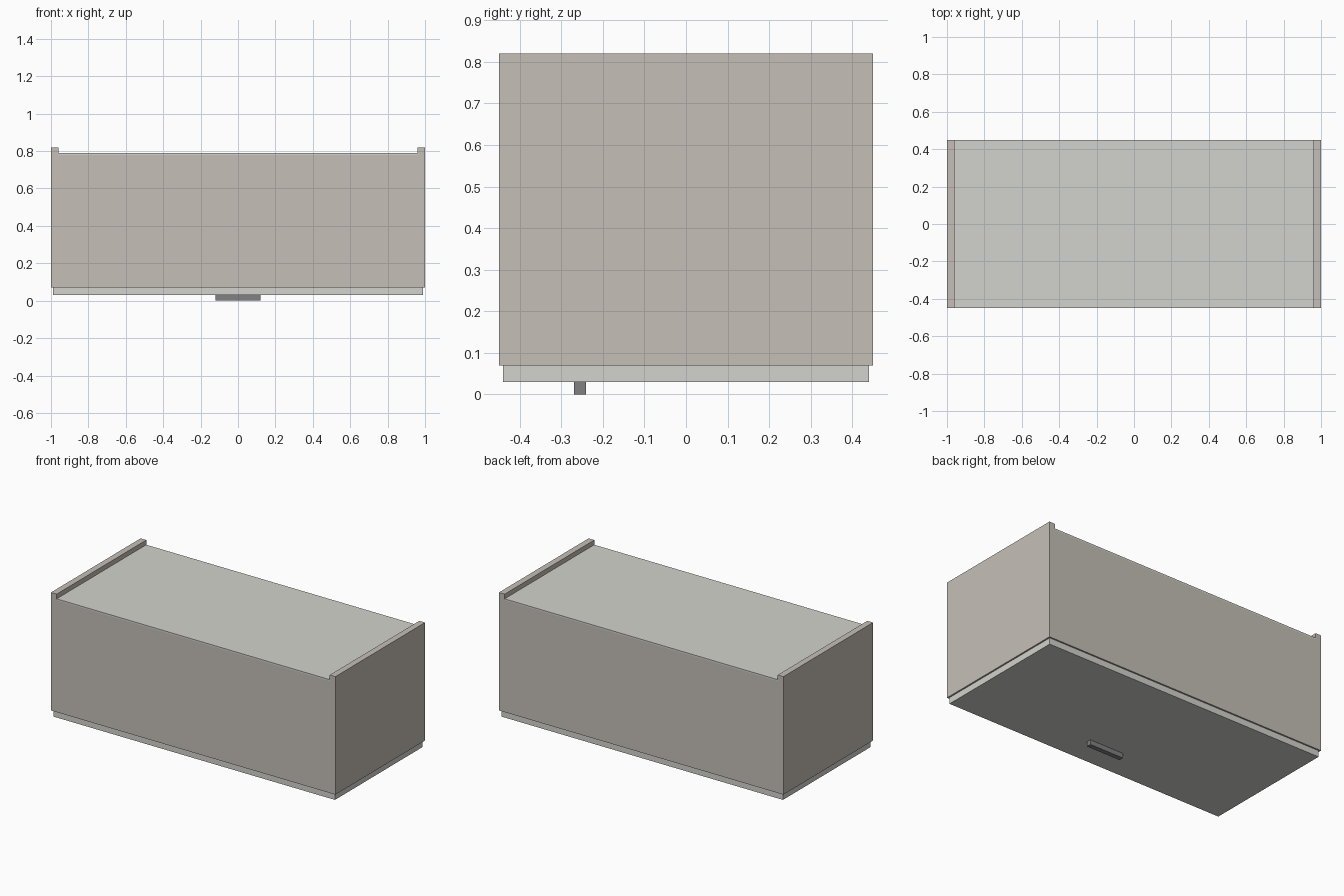
import bpy

if "Cube" in bpy.data.objects:
    bpy.data.objects.remove(bpy.data.objects["Cube"])


def material(name, rgb):
    m = bpy.data.materials.new(name)
    m.diffuse_color = (*rgb, 1)
    m.use_nodes = True
    m.node_tree.nodes["Principled BSDF"].inputs["Base Color"].default_value = m.diffuse_color
    return m


def box(name, x, y, z, mat):
    """Axis-aligned box from (min, max) ranges."""
    ranges = (x, y, z)
    bpy.ops.mesh.primitive_cube_add(size=1, location=[(a + b) / 2 for a, b in ranges])
    o = bpy.context.object
    o.name = name
    o.scale = [b - a for a, b in ranges]
    bpy.ops.object.transform_apply(location=False, rotation=False, scale=True)
    o.data.materials.append(mat)
    return o


carcass = material("carcass_beige", (0.56, 0.52, 0.47))
panel = material("panel_light_grey", (0.65, 0.65, 0.61))
metal = material("handle_grey", (0.22, 0.22, 0.22))

W, D, T = 1.0, 0.45, 0.04          # half width, half depth, board thickness
Z0, Z1, ZB = 0.07, 0.82, 0.79      # carcass rim, side tops, back panel face

# Side boards and the long boards between them
for s, side, long_side in ((-1, "left", "front"), (1, "right", "rear")):
    box(f"{side}_board", sorted((s * W, s * (W - T))), (-D, D), (Z0, Z1), carcass)
    box(f"{long_side}_board", (-W + T, W - T), sorted((s * D, s * (D - T))),
        (Z0, ZB - 0.01), carcass)

# Recessed back panel closing the box
box("back_panel", (-W + T, W - T), (-D, D), (ZB - 0.01, ZB), panel)

# Door overlapping the open side, with its bar handle
box("door", (-0.99, 0.99), (-0.44, 0.44), (0.03, Z0), panel)
box("handle", (-0.12, 0.12), (-0.27, -0.24), (0, 0.03), metal)
